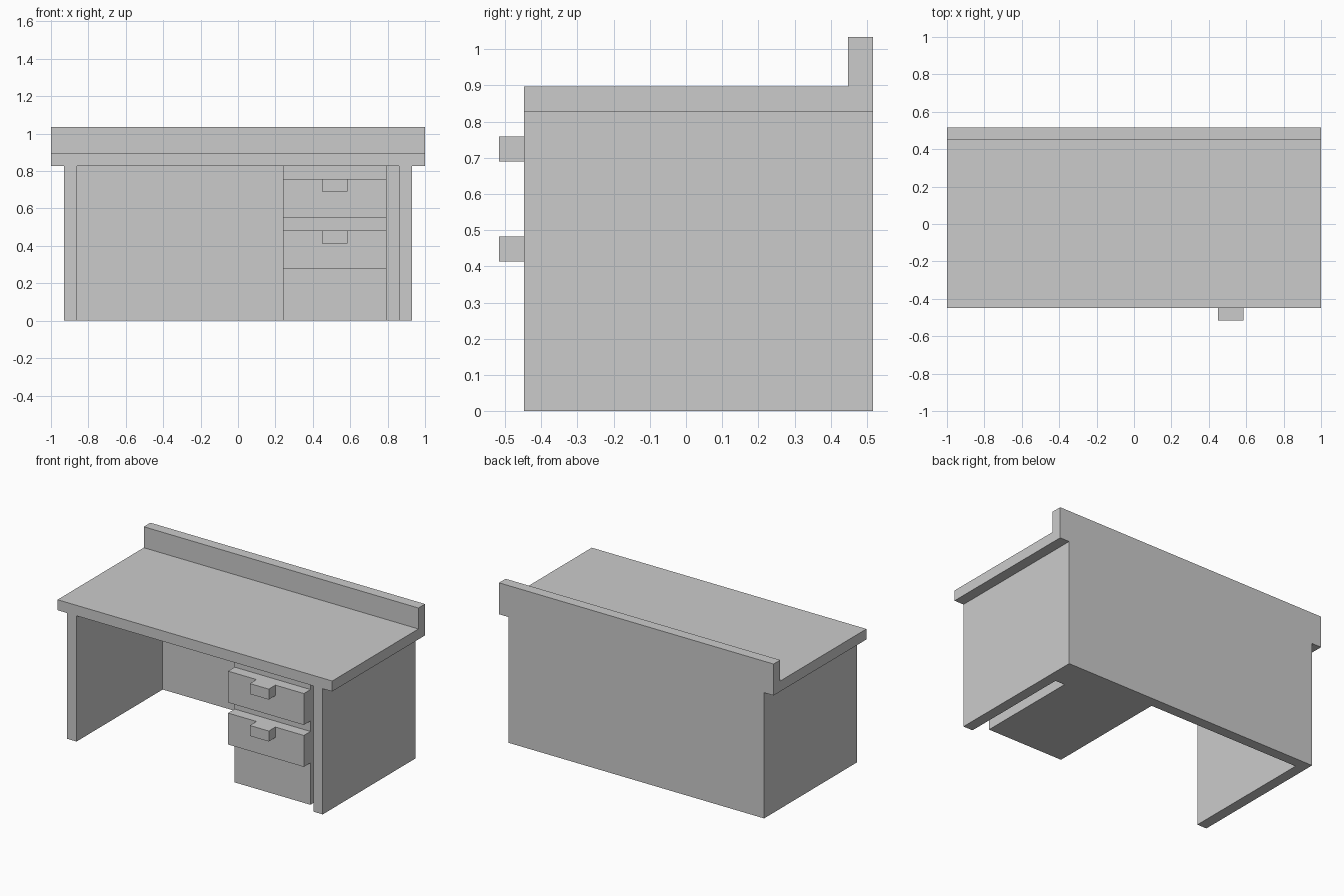
import bpy
import bmesh
from mathutils import Matrix, Vector

if "Cube" in bpy.data.objects:
    bpy.data.objects.remove(bpy.data.objects["Cube"])

# The desk sits on a regular grid: 29 x 15 x 15 cells
CELL = 2 / 29
ORIGIN = Vector((-1.0, -7.5 * CELL, 0.0))


def box(name, lo, hi):
    """Box between two grid corners."""
    a = ORIGIN + Vector(lo) * CELL
    b = ORIGIN + Vector(hi) * CELL
    bm = bmesh.new()
    bmesh.ops.create_cube(bm, size=1, matrix=Matrix.Translation((a + b) / 2)
                          @ Matrix.Diagonal((*(b - a), 1)))
    mesh = bpy.data.meshes.new(name)
    bm.to_mesh(mesh)
    bm.free()
    obj = bpy.data.objects.new(name, mesh)
    bpy.context.collection.objects.link(obj)
    return obj


# Worktop and raised rear ledge
box("desktop", (0, 1, 12), (29, 15, 13))
box("rear_ledge", (0, 14, 13), (29, 15, 15))

# Side panels and back panel
for side, x in (("left", 1), ("right", 27)):
    box(f"{side}_side_panel", (x, 1, 0), (x + 1, 15, 12))
box("back_panel", (2, 14, 0), (27, 15, 12))

# Drawer pedestal and the filler at the rear of the gap beside it
box("drawer_pedestal", (18, 2, 0), (26, 14, 12))
box("pedestal_rear_filler", (26, 12, 0), (27, 14, 12))

# Drawer fronts, each with a pull flush with its top edge
for level, z in (("lower", 4), ("upper", 8)):
    box(f"{level}_drawer_front", (18, 1, z), (26, 2, z + 3))
    box(f"{level}_drawer_pull", (21, 0, z + 2), (23, 1, z + 3))
